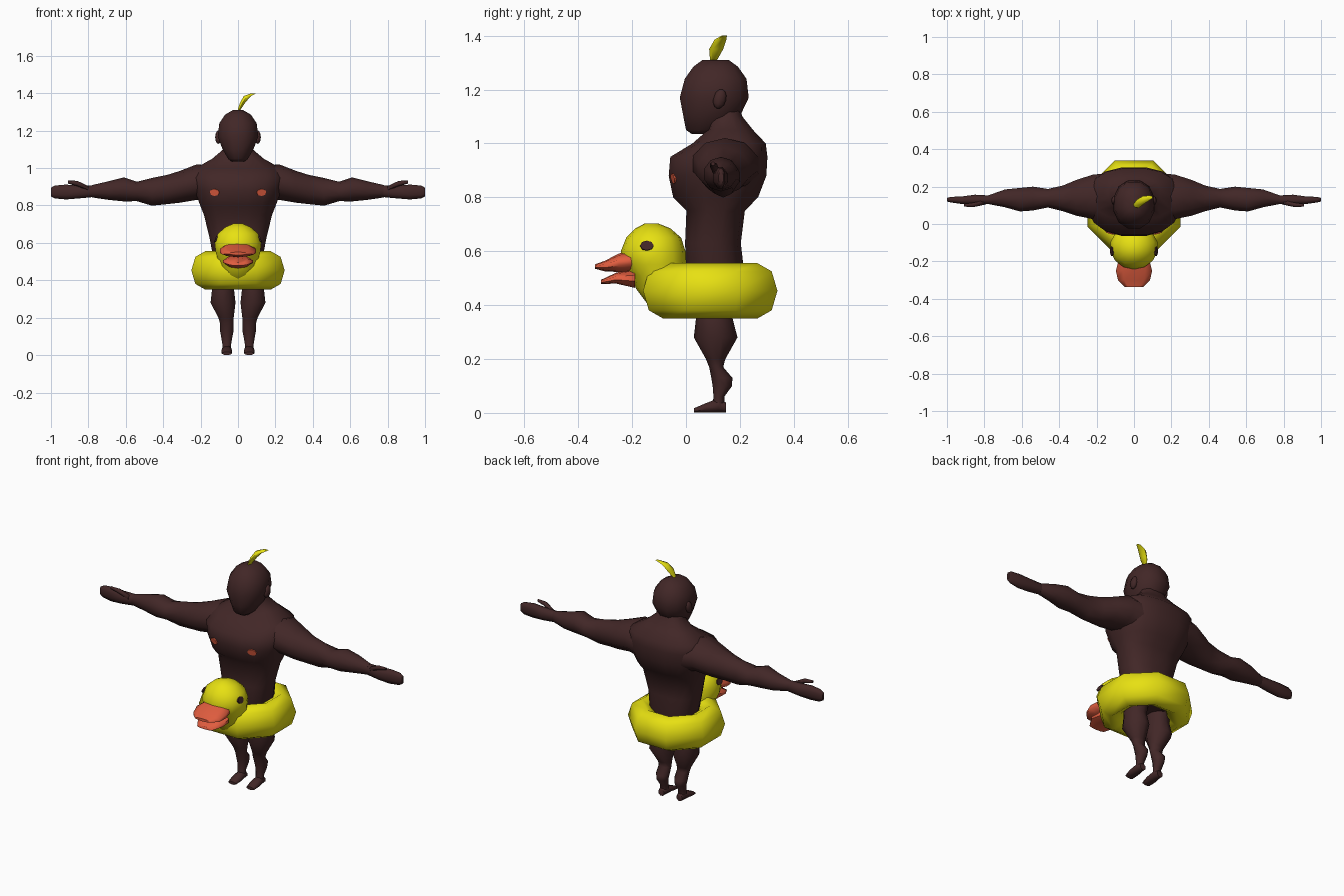
import bpy
import bmesh
from math import cos, sin, pi, radians
from mathutils import Vector, Matrix

start_cube = bpy.data.objects.get("Cube")
if start_cube:
    bpy.data.objects.remove(start_cube, do_unlink=True)


def make_material(name, colour):
    mat = bpy.data.materials.new(name)
    mat.use_nodes = True
    mat.diffuse_color = (*colour, 1)
    mat.node_tree.nodes["Principled BSDF"].inputs["Base Color"].default_value = (*colour, 1)
    return mat


brown = make_material("dark brown skin", (.054, .02, .02))
yellow = make_material("bright yellow", (.8, .75, .006))
orange = make_material("coral orange", (.75, .11, .05))


def finish(bm, name, mat, mirror=False, angle=65):
    """Turn a bmesh into a smooth shaded object, mirrored in x if wanted."""
    bmesh.ops.recalc_face_normals(bm, faces=bm.faces)
    mesh = bpy.data.meshes.new(name)
    bm.to_mesh(mesh)
    bm.free()
    mesh.materials.append(mat)
    obj = bpy.data.objects.new(name, mesh)
    bpy.context.collection.objects.link(obj)
    bpy.ops.object.select_all(action='DESELECT')
    obj.select_set(True)
    bpy.context.view_layer.objects.active = obj
    bpy.ops.object.shade_smooth_by_angle(angle=radians(angle))
    if mirror:
        obj.modifiers.new("mirror", 'MIRROR').use_mirror_merge = False
    return obj


def loft(name, mat, axis, rings, sides=10, power=1.0, mirror=False):
    """Skin rings of (position on axis, centre a, centre b, radius a, radius b)."""
    bm = bmesh.new()
    loops = []
    for t, ca, cb, ra, rb in rings:
        loop = []
        for i in range(sides):
            turn = 2 * pi * (i + .5) / sides
            c, s = cos(turn), sin(turn)
            a = ca + ra * abs(c) ** power * (1 if c > 0 else -1)
            b = cb + rb * abs(s) ** power * (1 if s > 0 else -1)
            point = {'x': (t, a, b), 'y': (a, t, b), 'z': (a, b, t)}[axis]
            loop.append(bm.verts.new(point))
        loops.append(loop)
    for low, high in zip(loops, loops[1:]):
        for i in range(sides):
            j = (i + 1) % sides
            bm.faces.new((low[i], low[j], high[j], high[i]))
    bm.faces.new(loops[0])
    bm.faces.new(loops[-1])
    return finish(bm, name, mat, mirror)


def plate(name, mat, target, origin, direction, width, height):
    """Lay a thin oval plate on the surface hit by a ray."""
    bpy.context.view_layer.update()
    hit, place, normal, _ = target.ray_cast(Vector(origin), Vector(direction))
    turn = normal.to_track_quat('Z', 'Y').to_matrix().to_4x4()
    bm = bmesh.new()
    bmesh.ops.create_cone(bm, cap_ends=True, segments=8, radius1=1, radius2=1, depth=1)
    size = Matrix.Diagonal((width, height, .009, 1))
    bm.transform(Matrix.Translation(place) @ turn @ size)
    return finish(bm, name, mat, angle=30)


# Torso with a heavy chest, rising into the neck
torso = loft("torso", brown, 'z', [
    (.40, 0, .11, .10, .08),
    (.50, 0, .11, .13, .11),
    (.63, 0, .10, .155, .105),
    (.75, 0, .11, .185, .11),
    (.80, 0, .11, .205, .16),
    (.88, 0, .117, .235, .184),
    (.95, 0, .122, .25, .183),
    (1.0, 0, .16, .23, .138),
    (1.05, 0, .165, .14, .085),
    (1.1, 0, .15, .08, .06),
    (1.16, 0, .13, .07, .06),
], sides=16, power=.8)

for side, label in ((1, "left"), (-1, "right")):
    plate(label + "_nipple", orange, torso, (side * .125, -1, .87), (0, 1, 0), .027, .019)

# Head and ears
loft("head", brown, 'z', [
    (1.035, 0, .06, .035, .04),
    (1.05, 0, .068, .055, .07),
    (1.1, 0, .095, .085, .108),
    (1.17, 0, .105, .112, .132),
    (1.24, 0, .11, .103, .118),
    (1.285, 0, .11, .072, .085),
    (1.31, 0, .11, .028, .05),
], sides=12, power=.9)

bm = bmesh.new()
bmesh.ops.create_uvsphere(bm, u_segments=8, v_segments=6, radius=1)
bm.transform(Matrix.Translation((.106, .125, 1.165)) @ Matrix.Rotation(radians(-15), 4, 'X')
             @ Matrix.Diagonal((.016, .024, .037, 1)))
finish(bm, "ears", brown, mirror=True)

# Leaf-like tuft of hair
loft("hair_tuft", yellow, 'z', [
    (1.3, 0, .10, .006, .01),
    (1.35, .025, .112, .016, .026),
    (1.385, .05, .128, .022, .022),
    (1.4, .085, .142, .016, .01),
], sides=6)

# Arms stretched sideways, ending in flat hands
loft("arms", brown, 'x', [
    (.12, .15, .91, .13, .10),
    (.22, .145, .925, .125, .095),
    (.31, .14, .90, .10, .085),
    (.38, .137, .885, .072, .078),
    (.46, .138, .873, .052, .074),
    (.54, .136, .875, .067, .052),
    (.61, .13, .886, .066, .064),
    (.69, .137, .88, .05, .05),
    (.78, .13, .876, .024, .033),
], sides=10, mirror=True)
loft("hands", brown, 'x', [
    (.77, .13, .876, .024, .033),
    (.85, .128, .872, .031, .037),
    (.92, .127, .872, .022, .043),
    (.98, .13, .872, .016, .037),
    (1.0, .13, .872, .01, .025),
], sides=8, mirror=True)
loft("thumbs", brown, 'x', [
    (.80, .115, .89, .014, .014),
    (.86, .102, .918, .014, .014),
    (.91, .10, .925, .008, .008),
], sides=6, mirror=True)

# Legs with bulging thighs and calves, and small feet
loft("legs", brown, 'z', [
    (.46, .07, .105, .06, .08),
    (.35, .08, .105, .062, .068),
    (.28, .08, .11, .07, .081),
    (.2, .064, .11, .043, .036),
    (.17, .06, .112, .038, .026),
    (.13, .06, .133, .038, .039),
    (.1, .06, .135, .032, .036),
    (.06, .06, .122, .025, .02),
    (.02, .06, .12, .024, .022),
], sides=10, mirror=True)
loft("feet", brown, 'y', [
    (.148, .06, .02, .02, .02),
    (.12, .06, .028, .026, .028),
    (.07, .06, .018, .031, .018),
    (.03, .06, .009, .026, .009),
], sides=8, mirror=True)

# Inflatable swim ring
bpy.ops.mesh.primitive_torus_add(location=(0, .09, .453), rotation=(0, 0, pi / 8),
                                 major_segments=8, minor_segments=8,
                                 major_radius=.19, minor_radius=.08)
ring = bpy.context.object
ring.name = "swim_ring"
ring.scale.z = 1.28
ring.data.materials.append(yellow)
bpy.ops.object.shade_smooth_by_angle(angle=radians(70))

# Duck head growing out of the front of the ring
duck = loft("duck_head", yellow, 'z', [
    (.38, 0, -.06, .06, .065),
    (.46, 0, -.085, .105, .1),
    (.51, 0, -.1, .11, .105),
    (.55, 0, -.118, .122, .118),
    (.60, 0, -.122, .128, .12),
    (.65, 0, -.12, .11, .102),
    (.685, 0, -.123, .068, .065),
    (.703, 0, -.128, .025, .025),
], sides=14)
for side, label in ((1, "left"), (-1, "right")):
    plate(label + "_duck_eye", brown, duck, (side, -.145, .62), (-side, 0, 0), .025, .019)

# Open beak
loft("upper_beak", orange, 'y', [
    (-.19, 0, .565, .085, .042),
    (-.25, 0, .557, .102, .034),
    (-.3, 0, .545, .09, .02),
    (-.338, 0, .543, .05, .008),
], sides=10)
loft("lower_beak", orange, 'y', [
    (-.19, 0, .5, .075, .036),
    (-.26, 0, .5, .085, .02),
    (-.315, 0, .486, .052, .008),
], sides=10)
